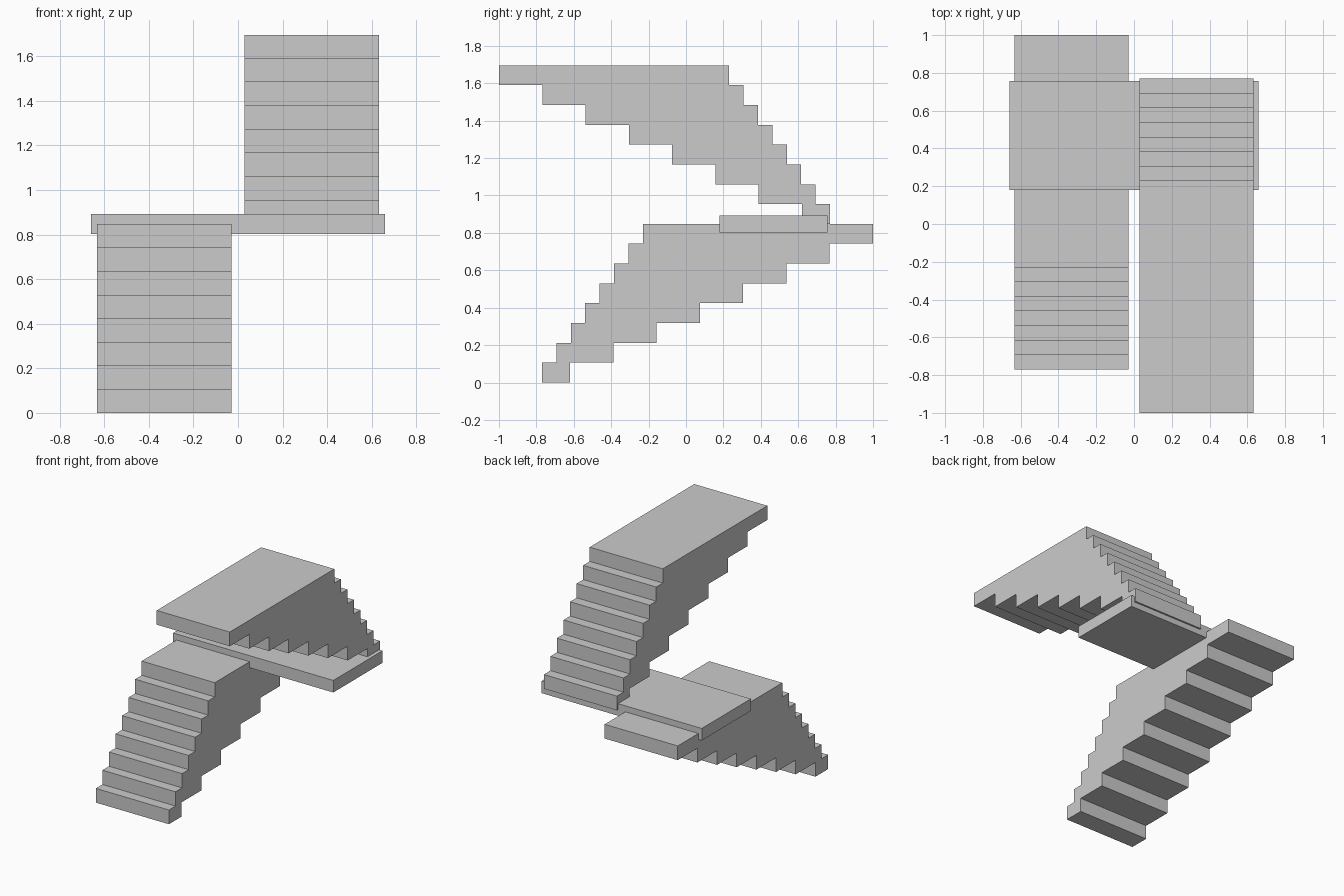
import bpy, bmesh

if "Cube" in bpy.data.objects:
    bpy.data.objects.remove(bpy.data.objects["Cube"])

STEPS, RISE = 8, 0.106
FRONT, FRONT_RUN = -0.77, 0.0771   # nosing line of the flight
BACK, BACK_RUN = -0.62, 0.2314     # stepped underside line
X0, X1 = 0.03, 0.632


def finish(name, bm):
    bmesh.ops.recalc_face_normals(bm, faces=bm.faces)
    mesh = bpy.data.meshes.new(name)
    bm.to_mesh(mesh)
    bm.free()
    obj = bpy.data.objects.new(name, mesh)
    bpy.context.collection.objects.link(obj)
    return obj


def flight(name, side, z):
    """Stepped side profile extruded across the stair width; side=-1 lower, 1 upper (turned round)."""
    front, back = [], []
    for i in range(STEPS):
        f, b = FRONT + i * FRONT_RUN, BACK + i * BACK_RUN
        front += [(f, i * RISE), (f, (i + 1) * RISE)]
        back += [(b, i * RISE), (b, (i + 1) * RISE)]
    profile = front + back[::-1]
    bm = bmesh.new()
    verts = [bm.verts.new((side * X0, -side * y, z + h)) for y, h in profile]
    face = bm.faces.new(verts)
    new = bmesh.ops.extrude_face_region(bm, geom=[face])["geom"]
    bmesh.ops.translate(bm, vec=(side * (X1 - X0), 0, 0),
                        verts=[v for v in new if isinstance(v, bmesh.types.BMVert)])
    return finish(name, bm)


# Two opposed flights
flight("lower_flight", -1, 0)
flight("upper_flight", 1, STEPS * RISE)

# Landing slab between them
bm = bmesh.new()
bmesh.ops.create_cube(bm, size=1)
bmesh.ops.scale(bm, vec=(1.32, 0.578, 0.09), verts=bm.verts)
bmesh.ops.translate(bm, vec=(0, 0.468, STEPS * RISE), verts=bm.verts)
finish("landing", bm)

# The lower flight's profile is written front-first, so turn y back for it
